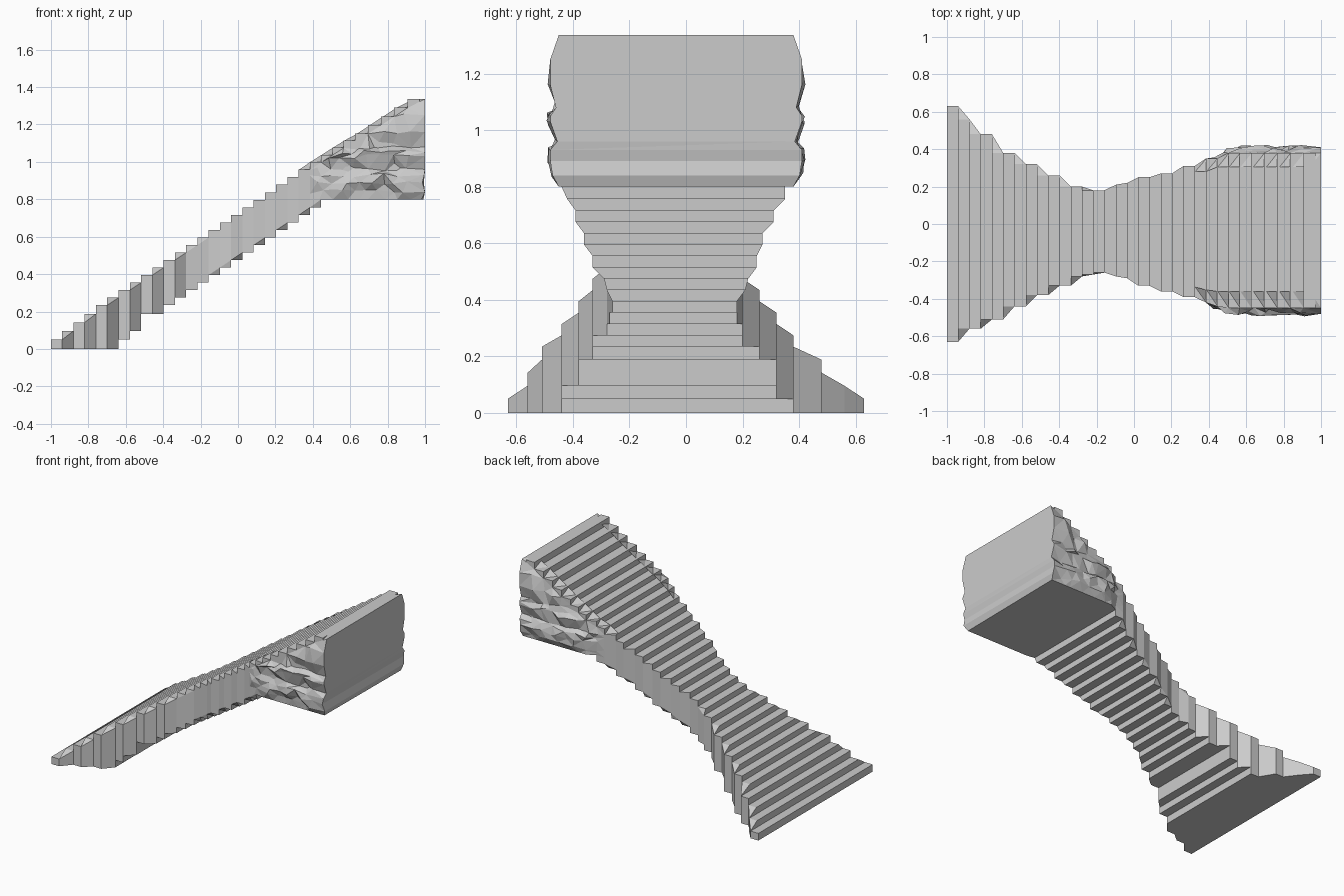
import bpy, bmesh, math, random
from mathutils import Vector

cube = bpy.data.objects.get("Cube")
if cube:
    bpy.data.objects.remove(cube)
random.seed(4)

stone = bpy.data.materials.new("grey_stone")
stone.use_nodes = True
stone.diffuse_color = (0.6, 0.6, 0.6, 1)
stone.node_tree.nodes["Principled BSDF"].inputs["Base Color"].default_value = (0.6, 0.6, 0.6, 1)


def finish(bm, name):
    mesh = bpy.data.meshes.new(name)
    bm.to_mesh(mesh)
    bm.free()
    mesh.materials.append(stone)
    obj = bpy.data.objects.new(name, mesh)
    bpy.context.collection.objects.link(obj)
    return obj


def interp(knots, v):
    for (a, p), (b, q) in zip(knots, knots[1:]):
        if v <= b:
            return p + (q - p) * (v - a) / (b - a)
    return knots[-1][1]


# Stair layout: step edges along x, tread heights and undersides
STEPS = 32
edge = [interp([(0, -1), (27, .625), (31, .905), (32, 1)], i) for i in range(STEPS + 1)]
tread = [interp([(0, .05), (4, .234), (16, .715), (23, 1), (27, 1.152), (31, 1.336)], i)
         for i in range(STEPS)]
FLOOR = .80
under = [0 if i < 6 else min(FLOOR, tread[i - 6]) for i in range(STEPS)]
under[8] = under[9]
under[24:] = [FLOOR] * (STEPS - 24)

# Half widths at each step edge, in hundredths
left = [63, 63, 56, 48, 48, 38, 38, 32, 32, 26, 26, 20, 20, 18, 18, 21, 22,
        25, 25, 27, 27, 31, 31, 35, 35] + [38] * 8
right = [63, 63, 56, 56, 51, 51, 44, 44, 38, 38, 33, 33, 28, 27, 26, 28, 29,
         33, 33, 36, 36, 39, 39, 42, 44] + [45] * 8

# Each step is a block whose wider corner is bevelled toward its neighbour
bm = bmesh.new()
for i in range(STEPS):
    x0, x1 = edge[i], edge[i + 1]
    if i == STEPS - 1:
        x1 -= .03
    low, high = under[i], tread[i]
    points = []
    for sign, widths in ((1, left), (-1, right)):
        a, b = widths[i] / 100, widths[i + 1] / 100
        narrow = sign * min(a, b)
        points += [(x, narrow, z) for x in (x0, x1) for z in (low, high)]
        if a > b:
            points += [(x0, sign * a, z) for z in (low, tread[i - 1])]
        elif b > a:
            points += [(x1, sign * b, z) for z in (under[i + 1], high)]
    verts = [bm.verts.new(p) for p in points]
    hull = bmesh.ops.convex_hull(bm, input=verts)
    junk = set(hull["geom_interior"]) | set(hull["geom_unused"])
    bmesh.ops.delete(bm, geom=[v for v in junk if isinstance(v, bmesh.types.BMVert)],
                     context='VERTS')
bmesh.ops.dissolve_limit(bm, angle_limit=math.radians(1), verts=bm.verts[:], edges=bm.edges[:])
bmesh.ops.recalc_face_normals(bm, faces=bm.faces[:])
finish(bm, "stair_flight")

# Rough rock skin wrapped round both sides and the end of the top landing
levels = [FLOOR, .84, .89, .93, .96, 1.03, 1.05, 1.08, 1.16, 1.25, 1.336]
bulge = [.0, .022, .03, .03, .005, .03, .03, .01, .03, .03, 0]
ripple = [.018, 0, .014, .004, 0, 0, 0, 0, 0, 0, 0]
FIRST = 23
stations = [(-1, i) for i in range(FIRST, STEPS + 1)]
stations += [(1, i) for i in range(STEPS, FIRST - 1, -1)]

bm = bmesh.new()
columns = []
for sign, i in stations:
    base = (right if sign < 0 else left)[i] / 100
    top = tread[i - 1]
    last = i == STEPS
    grow = min(1, (i - FIRST) / 3)
    column = []
    for z, out, dent in zip(levels, bulge, ripple):
        jitter = 0 if last or z == FLOOR else random.uniform(-.022, .014)
        shift = 0 if last or i == FIRST else random.uniform(-.025, .025)
        y = base + grow * (out + jitter)
        height = z + (0 if last or z == FLOOR else random.uniform(-.012, .012))
        if height >= top - .004:
            y, height, shift = base, top - (0 if last else .002), 0
        fade = 1 if sign < 0 else .5
        x = edge[i] + shift - (dent * fade if last else 0)
        column.append(Vector((x, sign * y, height)))
    # Tuck the top and bottom rims inside the stair blocks
    for at, spot in ((0, column[0]), (len(column) + 1, column[-1])):
        column.insert(at, Vector((spot.x - .06, spot.y * .8, spot.z)))
    columns.append([bm.verts.new(p) for p in column])

for a, b in zip(columns, columns[1:]):
    for k in range(len(a) - 1):
        quad = (a[k], b[k], b[k + 1], a[k + 1])
        if (a[k + 1].co - a[k].co).length + (b[k + 1].co - b[k].co).length > .0001:
            bm.faces.new(quad)
bmesh.ops.remove_doubles(bm, verts=bm.verts[:], dist=.0001)
bmesh.ops.triangulate(bm, faces=[f for f in bm.faces if f.calc_area() < .03])
finish(bm, "landing_rock")
